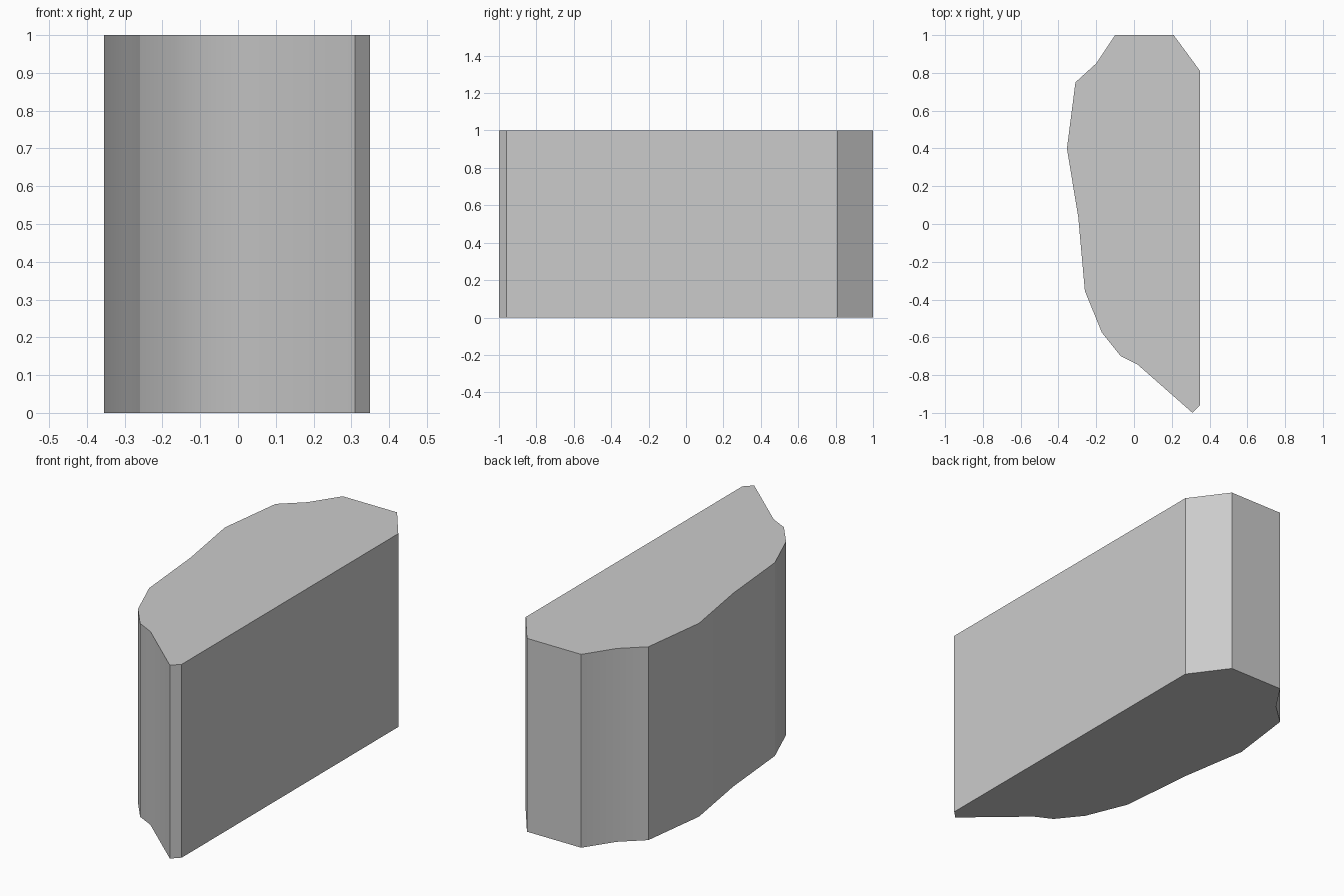
import bpy
import bmesh

HEIGHT = 1.0

# Outline as runs of corners: each run is shaded smooth, runs meet at sharp edges
RUNS = [
    [(0.35, -0.96), (0.35, 0.81)],
    [(0.35, 0.81), (0.21, 1.0)],
    [(0.21, 1.0), (-0.10, 1.0)],
    [(-0.10, 1.0), (-0.20, 0.85), (-0.31, 0.75)],
    [(-0.31, 0.75), (-0.355, 0.40), (-0.295, 0.035), (-0.26, -0.355)],
    [(-0.26, -0.355), (-0.17, -0.575), (-0.07, -0.70), (0.02, -0.745), (0.31, -1.0)],
    [(0.31, -1.0), (0.35, -0.96)],
]

cube = bpy.data.objects.get("Cube")
if cube:
    bpy.data.objects.remove(cube, do_unlink=True)

# Plain grey material
grey = bpy.data.materials.new("light_grey")
grey.use_nodes = True
colour = (0.6, 0.6, 0.6, 1.0)
grey.diffuse_color = colour
grey.node_tree.nodes["Principled BSDF"].inputs["Base Color"].default_value = colour

# Slab: the outline extruded straight up
outline = [p for run in RUNS for p in run[:-1]]
creases = {run[0] for run in RUNS}
bm = bmesh.new()
base_verts = [bm.verts.new((x, y, 0)) for x, y in outline]
top_verts = [bm.verts.new((x, y, HEIGHT)) for x, y in outline]
base = bm.faces.new(base_verts[::-1])
top = bm.faces.new(top_verts)
count = len(outline)
for i in range(count):
    j = (i + 1) % count
    side = bm.faces.new((base_verts[i], base_verts[j], top_verts[j], top_verts[i]))
    side.smooth = True

# Sharp rims and sharp upright corners between the runs
for rim in (base, top):
    for edge in rim.edges:
        edge.smooth = False
for point, low, high in zip(outline, base_verts, top_verts):
    if point in creases:
        bm.edges.get((low, high)).smooth = False

mesh = bpy.data.meshes.new("curved_slab")
bm.to_mesh(mesh)
bm.free()
mesh.materials.append(grey)
slab = bpy.data.objects.new("curved_slab", mesh)
bpy.context.collection.objects.link(slab)
